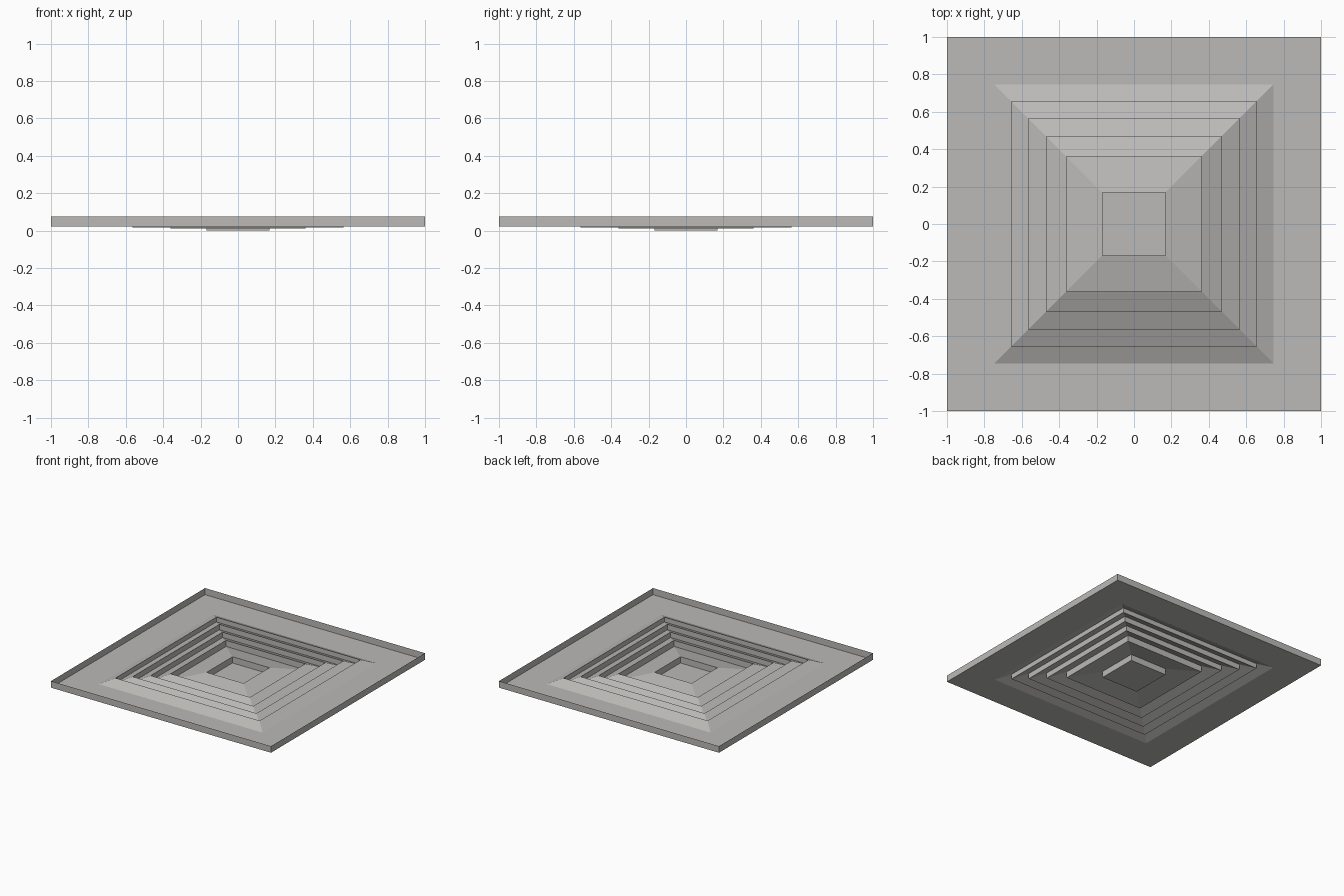
import bpy
import bmesh

cube = bpy.data.objects.get("Cube")
if cube:
    bpy.data.objects.remove(cube, do_unlink=True)

metal = bpy.data.materials.new("warm_grey_metal")
metal.use_nodes = True
grey = (0.5, 0.492, 0.478, 1.0)
metal.diffuse_color = grey
metal.node_tree.nodes["Principled BSDF"].inputs["Base Color"].default_value = grey


def square_sheet(name, profile, cap=False):
    """Sweep a (half width, height) profile around a square, from outside in."""
    bm = bmesh.new()
    corners = ((-1, -1), (1, -1), (1, 1), (-1, 1))
    rings = [[bm.verts.new((cx * r, cy * r, z)) for cx, cy in corners]
             for r, z in profile]
    for outer, inner in zip(rings, rings[1:]):
        for i in range(4):
            j = (i + 1) % 4
            bm.faces.new((outer[i], outer[j], inner[j], inner[i]))
    if cap:
        bm.faces.new(rings[-1])
    mesh = bpy.data.meshes.new(name)
    bm.to_mesh(mesh)
    bm.free()
    mesh.materials.append(metal)
    obj = bpy.data.objects.new(name, mesh)
    bpy.context.collection.objects.link(obj)
    return obj


# Outer frame: upstand flange and flat border
square_sheet("outer_frame", [(1, 0.075), (1, 0.021), (0.745, 0.021)])

# Stepped louvres: each slopes up inward, then drops to the next foot
feet = [(0.745, 0.021), (0.655, 0.021), (0.563, 0.017),
        (0.467, 0.015), (0.36, 0.011), (0.168, 0.0)]
slopes = [0.435] * 4 + [0.21]
for n, slope in enumerate(slopes):
    (r0, z0), (r1, z1) = feet[n], feet[n + 1]
    top = z0 + (r0 - r1) * slope
    last = n == len(slopes) - 1
    square_sheet("centre_panel" if last else f"louvre_{n + 1}",
                 [(r0, z0), (r1, top), (r1, z1)], cap=last)
